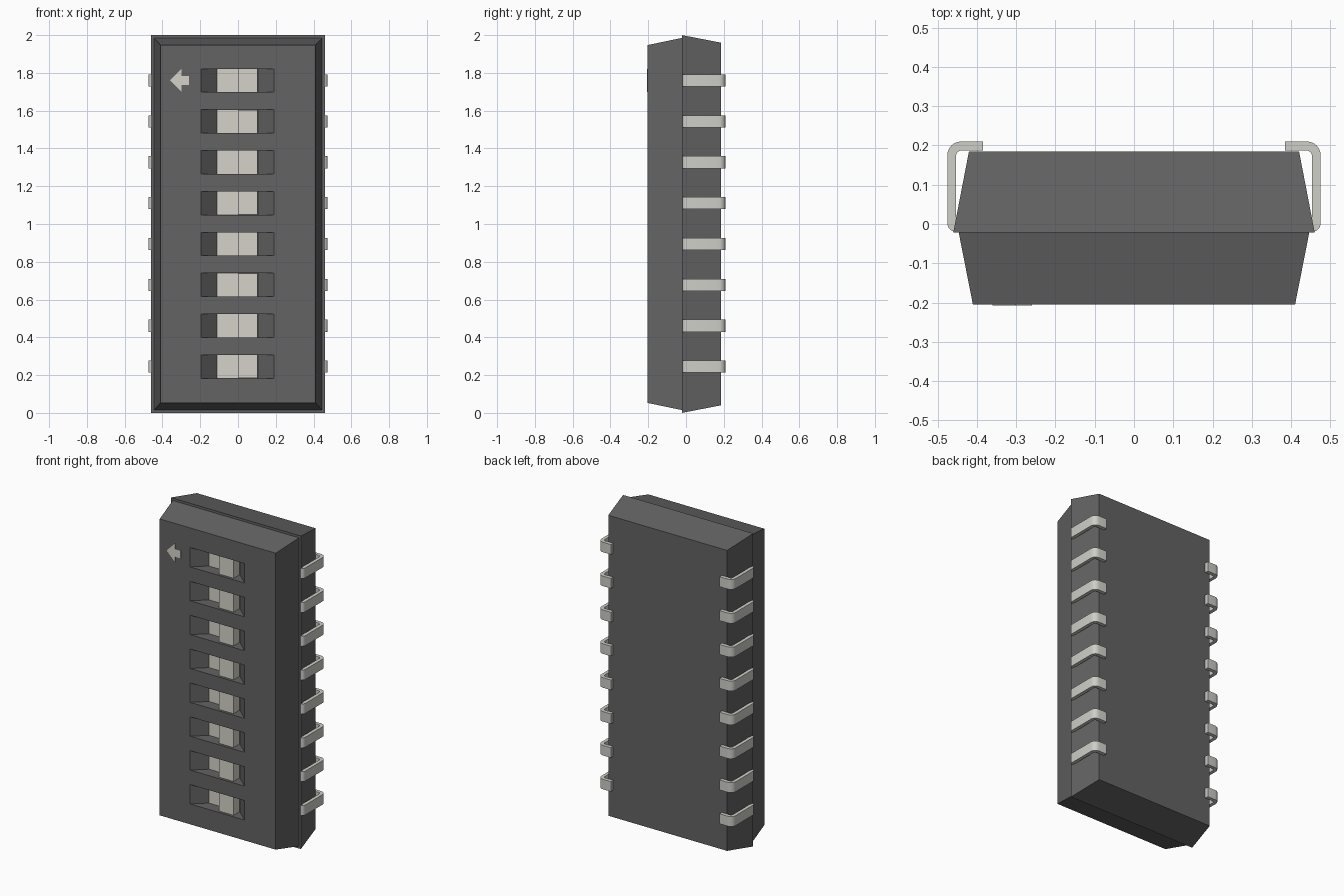
import bpy, bmesh
from math import sin, cos, radians

if "Cube" in bpy.data.objects:
    bpy.data.objects.remove(bpy.data.objects["Cube"])

COUNT, Z0, STEP = 8, 0.245, 0.2164
ROWS = [Z0 + i * STEP for i in range(COUNT)]


def material(name, r, g, b):
    m = bpy.data.materials.new(name)
    m.diffuse_color = (r, g, b, 1)
    m.use_nodes = True
    m.node_tree.nodes["Principled BSDF"].inputs["Base Color"].default_value = m.diffuse_color
    return m


DARK = material("dark_plastic", 0.125, 0.125, 0.125)
CREAM = material("cream_plastic", 0.66, 0.65, 0.58)
METAL = material("pin_metal", 0.62, 0.62, 0.58)


def finish(bm, name, mat):
    bmesh.ops.recalc_face_normals(bm, faces=bm.faces)
    me = bpy.data.meshes.new(name)
    bm.to_mesh(me)
    bm.free()
    ob = bpy.data.objects.new(name, me)
    bpy.context.collection.objects.link(ob)
    me.materials.append(mat)
    return ob


def loft(bm, a, b):
    """Closed solid between two matching loops of points."""
    va, vb = [bm.verts.new(p) for p in a], [bm.verts.new(p) for p in b]
    bm.faces.new(va)
    bm.faces.new(vb[::-1])
    n = len(va)
    for i in range(n):
        j = (i + 1) % n
        bm.faces.new((va[i], vb[i], vb[j], va[j]))


def rect(hx, z0, z1, y):
    return [(-hx, y, z0), (hx, y, z0), (hx, y, z1), (-hx, y, z1)]


def prism(bm, profile, z, half):
    """Extrude an (x, y) profile along z."""
    loft(bm, [(x, y, z - half) for x, y in profile],
         [(x, y, z + half) for x, y in profile])


def arc(cx, cy, r, a0, a1, n=6):
    return [(cx + r * cos(radians(a0 + (a1 - a0) * i / n)),
             cy + r * sin(radians(a0 + (a1 - a0) * i / n))) for i in range(n + 1)]


# tapered rear base
bm = bmesh.new()
loft(bm, rect(0.46, 0, 2, -0.022), rect(0.42, 0.04, 1.96, 0.185))
finish(bm, "rear_base", DARK)

# tapered front cover
bm = bmesh.new()
loft(bm, rect(0.41, 0.053, 1.947, -0.205), rect(0.446, 0.015, 1.985, -0.022))
cover = finish(bm, "front_cover", DARK)

# slots with sloping ends, cut into the cover
bm = bmesh.new()
slot = [(-0.24, -0.245), (0.235, -0.245), (0.105, -0.13), (-0.11, -0.13)]
for z in ROWS:
    prism(bm, slot, z, 0.062)
cutter = finish(bm, "slot_cutter", DARK)
mod = cover.modifiers.new("slots", 'BOOLEAN')
mod.operation, mod.object, mod.solver = 'DIFFERENCE', cutter, 'EXACT'
bpy.context.view_layer.objects.active = cover
bpy.ops.object.modifier_apply(modifier=mod.name)
bpy.data.objects.remove(cutter)

# switch sliders: low plate on the left, raised knob on the right
bm = bmesh.new()
slider = [(-0.11, -0.12), (-0.11, -0.134), (0, -0.134), (0, -0.19),
          (0.102, -0.19), (0.102, -0.12)]
for z in ROWS:
    prism(bm, slider, z, 0.061)
finish(bm, "switch_sliders", CREAM)

# printed direction arrow
arrow = [(-0.36, 0), (-0.30, -0.06), (-0.30, -0.025), (-0.26, -0.025),
         (-0.26, 0.025), (-0.30, 0.025), (-0.30, 0.06)]
bm = bmesh.new()
loft(bm, [(x, -0.207, ROWS[-1] + z) for x, z in arrow],
     [(x, -0.2, ROWS[-1] + z) for x, z in arrow])
finish(bm, "arrow_mark", CREAM)

# bent pins down both sides
pin = ([(0.40, -0.02)] + arc(0.453, 0.002, 0.022, -90, 0)
       + arc(0.44, 0.175, 0.035, 0, 90) + [(0.384, 0.21), (0.384, 0.187)]
       + arc(0.439, 0.173, 0.014, 90, 0) + [(0.453, 0.004), (0.40, 0.004)])
bm = bmesh.new()
for z in ROWS:
    for side in (-1, 1):
        prism(bm, [(side * x, y) for x, y in pin], z, 0.032)
pins = finish(bm, "bent_pins", METAL)
bpy.ops.object.select_all(action='DESELECT')
pins.select_set(True)
bpy.context.view_layer.objects.active = pins
bpy.ops.object.shade_smooth_by_angle(angle=radians(35))
